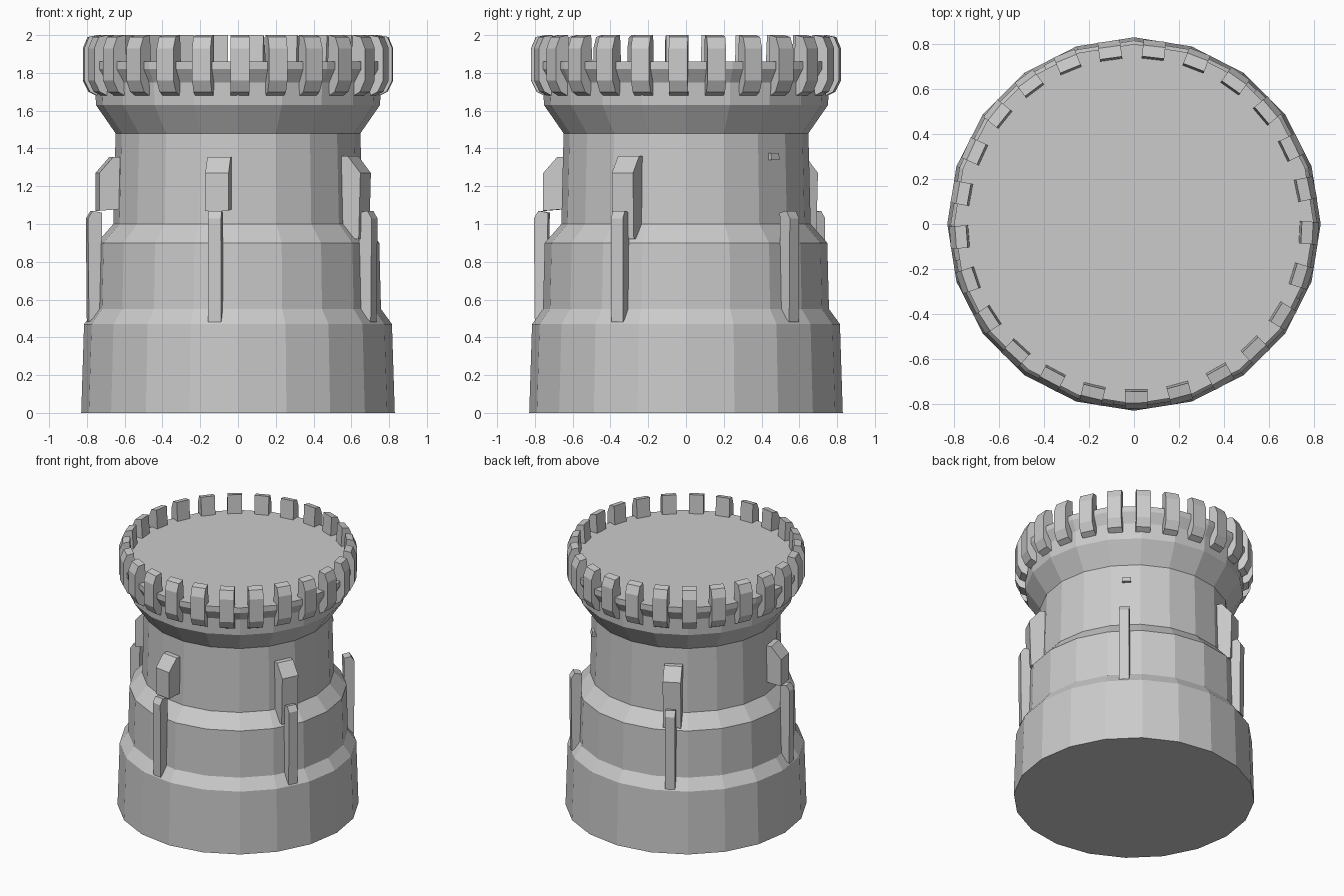
import bpy, bmesh, math
from mathutils import Matrix

if "Cube" in bpy.data.objects:
    bpy.data.objects.remove(bpy.data.objects["Cube"])

SIDES = 20


def make_object(name, bm):
    bmesh.ops.recalc_face_normals(bm, faces=bm.faces)
    mesh = bpy.data.meshes.new(name)
    bm.to_mesh(mesh)
    bm.free()
    obj = bpy.data.objects.new(name, mesh)
    bpy.context.collection.objects.link(obj)
    return obj


def lathe(name, profile):
    """Faceted solid of revolution from (radius, z) pairs, capped at both ends."""
    bm = bmesh.new()
    rings = []
    for r, z in profile:
        rings.append([bm.verts.new((r * math.cos(2 * math.pi * i / SIDES),
                                    r * math.sin(2 * math.pi * i / SIDES), z))
                      for i in range(SIDES)])
    for low, high in zip(rings, rings[1:]):
        for i in range(SIDES):
            j = (i + 1) % SIDES
            bm.faces.new((low[i], low[j], high[j], high[i]))
    bm.faces.new(rings[0])
    bm.faces.new(rings[-1])
    return make_object(name, bm)


def radial_block(name, profile, width, degrees, offset=0.0):
    """Extrude a (radius, z) outline sideways and turn it around the tower axis."""
    bm = bmesh.new()
    a = [bm.verts.new((r, offset - width / 2, z)) for r, z in profile]
    b = [bm.verts.new((r, offset + width / 2, z)) for r, z in profile]
    n = len(profile)
    bm.faces.new(a)
    bm.faces.new(b)
    for i in range(n):
        j = (i + 1) % n
        bm.faces.new((a[i], a[j], b[j], b[i]))
    bm.transform(Matrix.Rotation(math.radians(degrees), 4, 'Z'))
    return make_object(name, bm)


# Stepped tower body with flared head and flat roof floor
lathe("tower_body", [
    (0.83, 0.0), (0.815, 0.47), (0.757, 0.55), (0.748, 0.90), (0.66, 1.0),
    (0.648, 1.48), (0.752, 1.63), (0.757, 1.75), (0.80, 1.82), (0.80, 1.86)])

# Ring of merlons around the roof
merlon = [(0.75, 1.68), (0.79, 1.70), (0.82, 1.76), (0.82, 1.93),
          (0.795, 1.99), (0.745, 2.0), (0.735, 1.84)]
for i in range(25):
    radial_block("merlon", merlon, 0.10, -89.3 + i * 14.4)

# Five slim buttresses standing on the base ledge
strip = [(0.74, 0.54), (0.805, 0.48), (0.81, 1.03), (0.785, 1.07), (0.735, 1.06)]
# Hooded blocks above the buttresses; some reach down to the lower ledge
short_hood = [(0.63, 1.08), (0.755, 1.07), (0.755, 1.27), (0.68, 1.355), (0.63, 1.355)]
long_hood = [(0.63, 0.93), (0.745, 0.92), (0.755, 1.27), (0.68, 1.36), (0.63, 1.36)]
hoods = [short_hood, long_hood, None, long_hood, short_hood]
for i, hood in enumerate(hoods):
    angle = -98.5 + i * 72
    radial_block("buttress", strip, 0.07, angle, -0.005)
    if hood:
        radial_block("buttress_hood", hood, 0.125, angle)
    else:
        # Broken stub where the hood is missing
        radial_block("hood_stub", [(0.63, 1.34), (0.665, 1.34), (0.66, 1.375), (0.63, 1.375)],
                     0.06, angle)
